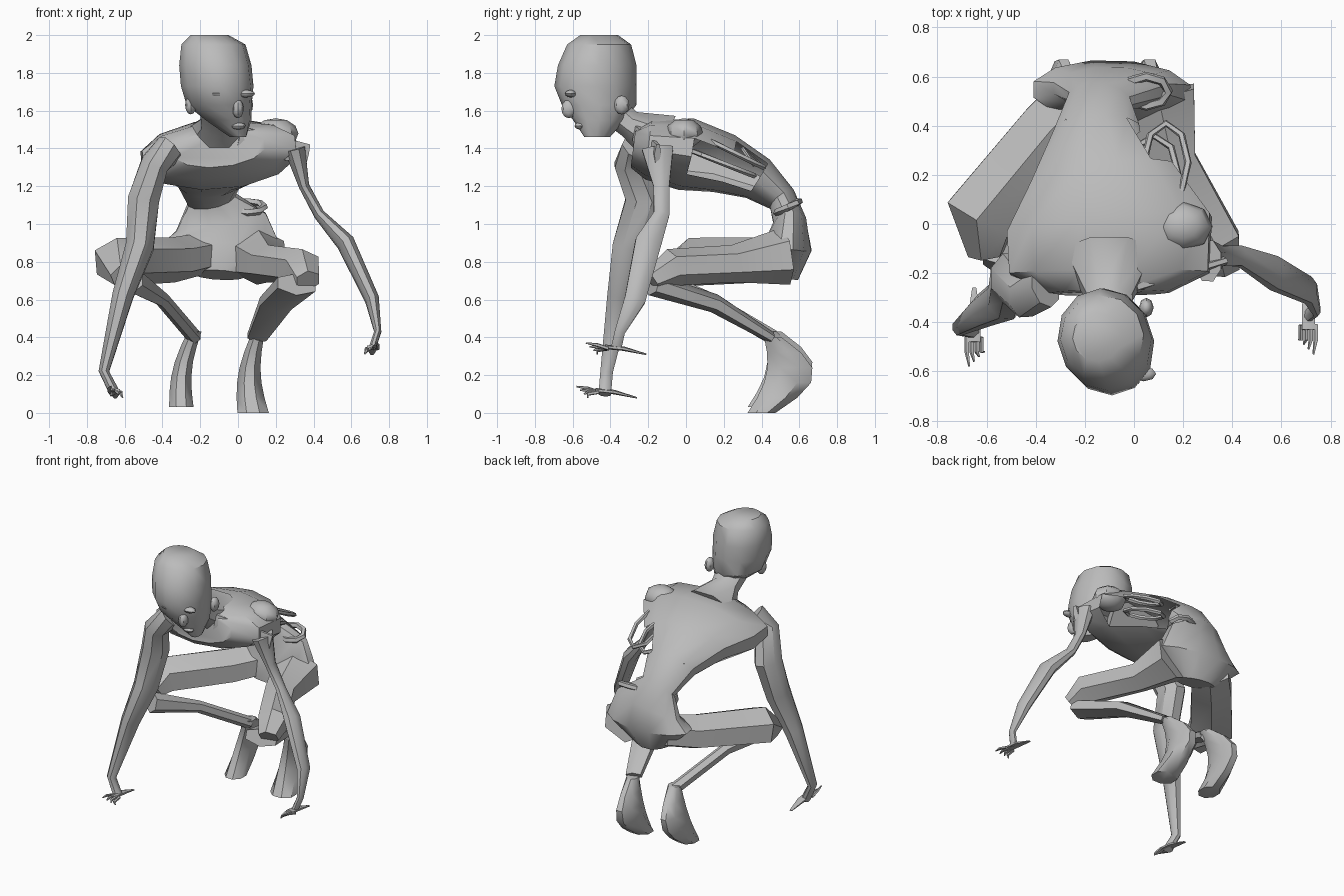
import bpy, bmesh, math
from mathutils import Vector

default_cube = bpy.data.objects.get("Cube")
if default_cube:
    bpy.data.objects.remove(default_cube, do_unlink=True)

skin = bpy.data.materials.new("plain grey")
skin.use_nodes = True
skin.diffuse_color = (.5, .5, .5, 1)
shader = skin.node_tree.nodes["Principled BSDF"]
shader.inputs["Base Color"].default_value = skin.diffuse_color

ACROSS, UP = Vector((1, 0, 0)), Vector((0, 0, 1))


def finish(name, bm):
    """Turn a bmesh into a smooth object with sharp creases."""
    bmesh.ops.recalc_face_normals(bm, faces=bm.faces)
    mesh = bpy.data.meshes.new(name)
    bm.to_mesh(mesh)
    bm.free()
    mesh.materials.append(skin)
    mesh.shade_smooth()
    mesh.set_sharp_from_angle(angle=math.radians(40))
    obj = bpy.data.objects.new(name, mesh)
    bpy.context.collection.objects.link(obj)


def loft(name, path, ratio=1, hint=ACROSS, sides=6, axis=None, closed=False, cut=None):
    """Skin rings (x, y, z, half width, optional half depth) along a path."""
    bm = bmesh.new()
    centres = [Vector(point[:3]) for point in path]
    count, last = len(path), len(path) - 1
    rings = []
    for i, point in enumerate(path):
        if closed:
            tangent = centres[(i + 1) % count] - centres[i - 1]
        else:
            tangent = centres[min(i + 1, last)] - centres[max(i - 1, 0)]
        tangent = axis or tangent.normalized()
        wide = (hint - tangent * hint.dot(tangent)).normalized()
        deep = tangent.cross(wide)
        width = point[3]
        depth = point[4] if len(point) > 4 else width * ratio
        ring = []
        for k in range(sides):
            angle = math.tau * (k + .5) / sides
            offset = wide * width * math.cos(angle) + deep * depth * math.sin(angle)
            ring.append(bm.verts.new(centres[i] + offset))
        rings.append(ring)
    pairs = list(zip(rings, rings[1:]))
    if closed:
        pairs.append((rings[-1], rings[0]))
    else:
        bm.faces.new(rings[0])
        bm.faces.new(rings[-1])
    for lower, upper in pairs:
        for k in range(sides):
            bm.faces.new((lower[k - 1], lower[k], upper[k], upper[k - 1]))
    if cut:
        bmesh.ops.recalc_face_normals(bm, faces=bm.faces)
        doomed = [f for f in bm.faces if cut(f.calc_center_median(), f.normal)]
        bmesh.ops.delete(bm, geom=doomed, context="FACES")
    finish(name, bm)


def blob(name, centre, size):
    """A low-poly ellipsoid."""
    bm = bmesh.new()
    bmesh.ops.create_uvsphere(bm, u_segments=8, v_segments=6, radius=1)
    bmesh.ops.scale(bm, vec=size, verts=bm.verts)
    bmesh.ops.translate(bm, vec=centre, verts=bm.verts)
    finish(name, bm)


def hoop(name, centre, half_x, half_y, slope, thickness):
    """A closed oval strand whose height follows y by the slope."""
    x, y, z = centre
    path = []
    for k in range(8):
        angle = math.tau * k / 8
        dx, dy = half_x * math.cos(angle), half_y * math.sin(angle)
        path.append((x + dx, y + dy, z + slope * dy, thickness))
    loft(name, path, hint=UP, sides=5, closed=True)


# Bent torso with a pinched waist and flared pelvis, torn open along the left flank
def left_flank(centre, normal):
    return 0 < centre.y < .4 and normal.x > .5


loft("torso", [
    (-.1, -.28, 1.4, .25, .1),
    (-.1, -.2, 1.39, .42, .15),
    (-.1, 0, 1.37, .43, .19),
    (-.13, .2, 1.32, .3, .16),
    (-.15, .38, 1.24, .18, .12),
    (-.14, .51, 1.13, .13, .08),
    (-.09, .55, 1.01, .25, .09),
    (-.09, .54, .88, .33, .13),
    (-.1, .5, .73, .14, .1),
], sides=12, hint=Vector((1, 0, .1)), cut=left_flank)
loft("left_collar", [(0, -.26, 1.45, .08), (.37, -.15, 1.37, .06)], ratio=.3, hint=UP)
blob("left_shoulder_blade", (.2, -.01, 1.48), (.12, .1, .08))
loft("neck", [(-.1, -.42, 1.63, .11), (-.1, -.3, 1.53, .1), (-.1, -.12, 1.44, .2)],
     ratio=.8, sides=8)

# Head, turned slightly to its left, with a boxy skull narrowing to the chin
loft("head", [
    (-.15, -.46, 2, .1, .1),
    (-.13, -.46, 1.95, .17, .17),
    (-.12, -.47, 1.84, .19, .21),
    (-.11, -.48, 1.73, .19, .22),
    (-.1, -.46, 1.63, .17, .2),
    (-.05, -.46, 1.55, .12, .14),
    (0, -.47, 1.46, .04, .07),
], sides=12, hint=Vector((3, 1, 0)), axis=UP)
blob("nose", (0, -.62, 1.61), (.03, .04, .05))
blob("mouth", (0, -.56, 1.52), (.04, .03, .02))
for name, side in (("right", -1), ("left", 1)):
    blob(name + "_ear", (-.1 + .15 * side, -.42 + .08 * side, 1.63), (.03, .04, .05))
    blob(name + "_brow", (-.03 + .07 * side, -.63 + .02 * side, 1.69), (.05, .03, .02))

# Arms
loft("right_arm", [
    (-.36, -.25, 1.4, .08),
    (-.44, -.29, 1.32, .08),
    (-.5, -.22, 1.13, .09),
    (-.52, -.3, .88, .08),
    (-.61, -.35, .62, .06),
    (-.71, -.42, .22, .03),
    (-.65, -.43, .1, .03),
], ratio=1.2, sides=8)
loft("left_arm", [
    (.3, -.15, 1.4, .06),
    (.35, -.13, 1.2, .03),
    (.43, -.13, 1.05, .03),
    (.57, -.2, .9, .05),
    (.71, -.27, .6, .04),
    (.74, -.35, .43, .02),
    (.71, -.37, .34, .02),
], ratio=1.5, sides=8)

# Flat hands, with thin fingers reaching forward and a sliver of wrist behind
for name, x, y, z, way in (("right", -.65, -.42, .11, 1), ("left", .71, -.37, .34, -1)):
    loft(name + "_palm", [(x, y - .06, z + .01, .03), (x, y + .04, z, .03),
                          (x, y + .16, z - .03, .01)], ratio=.4)
    for i in range(4):
        root = x + way * (i - 1.5) * .02
        drop = .01 * i
        loft(f"{name}_finger_{i}", [
            (root, y - .04, z, .01),
            (root, y - .1, z + .02 - drop, .01),
            (root + way * .01, y - .16 + drop * 2, z + .03 - drop * 2, .004),
        ], sides=5)

# Thighs and folded shins
loft("right_thigh", [
    (-.2, .53, .84, .14),
    (-.34, .38, .81, .15),
    (-.63, .03, .8, .16),
    (-.6, -.12, .73, .08),
], ratio=.8, hint=Vector((4, -3, 0)))
loft("left_thigh", [
    (.1, .53, .83, .17),
    (.16, .25, .79, .11),
    (.34, -.08, .77, .11),
    (.37, -.18, .7, .07),
], ratio=.9)
loft("right_shin", [(-.56, -.18, .7, .07), (-.4, .12, .6, .04), (-.23, .46, .4, .04)])
loft("left_shin", [(.31, -.18, .68, .12), (.2, .15, .58, .1), (.1, .45, .4, .06)], ratio=.5)

# Feet standing on their toes with the heels raised
for name, ankle, toe, base, spread in (("right_foot", -.23, -.3, .03, .03),
                                       ("left_foot", .1, .08, 0, .05)):
    rings = []
    for i in range(6):
        t = i / 5
        bulge = math.sin(math.pi * t)
        rings.append((ankle + (toe - ankle) * t - .03 * bulge,
                      .46 + .12 * bulge - .06 * t,
                      base + .4 * (1 - t),
                      .04 + spread * t,
                      .05 + .07 * bulge + .03 * t))
    loft(name, rings, axis=UP, sides=8)

# Exposed ribs, gut and torn edge of the back
hoop("upper_rib", (.13, .25, 1.38), .09, .16, -.5, .015)
hoop("lower_rib", (.08, .2, 1.32), .1, .16, -.4, .015)
hoop("gut", (.05, .54, 1.09), .09, .06, .5, .02)
loft("torn_edge", [(-.28, .42, 1.29, .01), (-.1, .3, 1.4, .01), (0, .36, 1.31, .01)],
     hint=UP, sides=5)
